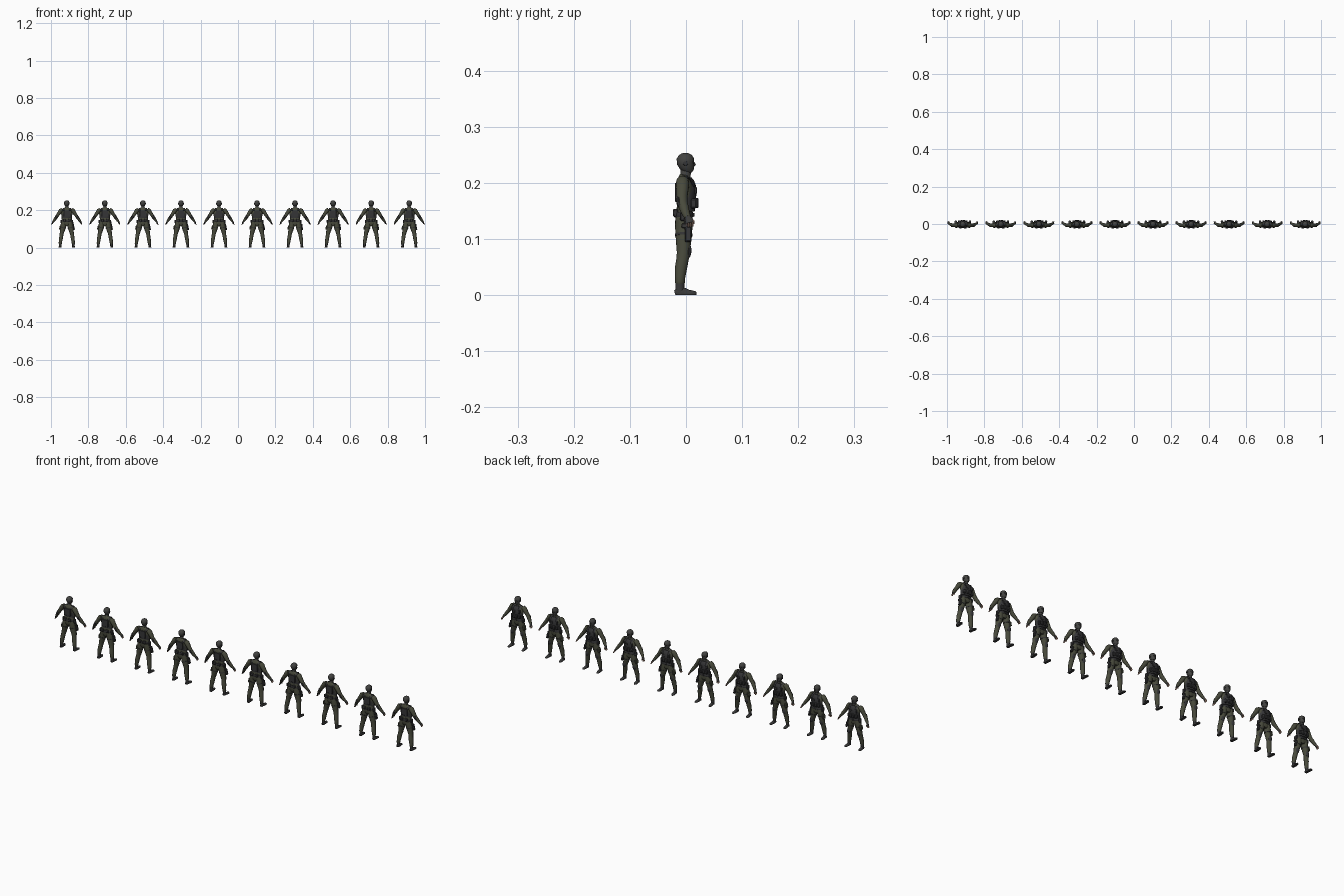
import bpy, bmesh, math
from mathutils import Vector, Matrix

COUNT, STEP = 10, 0.2034
START = -STEP * (COUNT - 1) / 2


def material(name, rgb):
    m = bpy.data.materials.new(name)
    m.diffuse_color = (*rgb, 1)
    return m


CLOTH = material("olive_cloth", (0.065, 0.068, 0.045))
VEST = material("dark_vest", (0.035, 0.035, 0.037))
HOOD = material("grey_hood", (0.055, 0.055, 0.052))
BOOT = material("boot_leather", (0.04, 0.04, 0.04))
GLOVE = material("glove", (0.045, 0.045, 0.043))
SKIN = material("skin", (0.45, 0.27, 0.2))


def finish(name, bm, mat, mirror):
    bmesh.ops.recalc_face_normals(bm, faces=bm.faces)
    me = bpy.data.meshes.new(name)
    bm.to_mesh(me)
    bm.free()
    me.materials.append(mat)
    ob = bpy.data.objects.new(name, me)
    bpy.context.collection.objects.link(ob)
    ob.location.x = START
    bpy.context.view_layer.objects.active = ob
    ob.select_set(True)
    bpy.ops.object.shade_smooth_by_angle(angle=math.radians(40))
    ob.select_set(False)
    if mirror:
        ob.modifiers.new("mirror", 'MIRROR')
    # the row of identical figures
    a = ob.modifiers.new("row", 'ARRAY')
    a.count = COUNT
    a.use_relative_offset = False
    a.use_constant_offset = True
    a.constant_offset_displace = (STEP, 0, 0)
    return ob


def loft(name, rings, mat, mirror=False, up=(0, 1, 0), n=14, floor=None):
    """rings: (x, y, z, side radius, radius along up)"""
    bm = bmesh.new()
    pts = [Vector(r[:3]) for r in rings]
    loops = []
    for i, r in enumerate(rings):
        t = (pts[min(i + 1, len(pts) - 1)] - pts[max(i - 1, 0)]).normalized()
        u = Vector(up)
        u = (u - t * u.dot(t)).normalized()
        v = t.cross(u)
        loop = []
        for k in range(n):
            a = 2 * math.pi * k / n
            p = pts[i] + v * r[3] * math.cos(a) + u * r[4] * math.sin(a)
            if floor is not None:
                p.z = max(p.z, floor)
            loop.append(bm.verts.new(p))
        loops.append(loop)
    for a, b in zip(loops, loops[1:]):
        for k in range(n):
            bm.faces.new((a[k], a[(k + 1) % n], b[(k + 1) % n], b[k]))
    bm.faces.new(loops[0])
    bm.faces.new(loops[-1])
    return finish(name, bm, mat, mirror)


def box(name, c, s, mat, mirror=False, tilt=0):
    bm = bmesh.new()
    m = Matrix.Translation(c) @ Matrix.Rotation(tilt, 4, 'Y') @ Matrix.Diagonal((*s, 1))
    bmesh.ops.create_cube(bm, size=1, matrix=m)
    bmesh.ops.bevel(bm, geom=bm.edges[:], offset=min(s) * 0.2, segments=1, affect='EDGES')
    return finish(name, bm, mat, mirror)


# head, neck and face
loft("head", [(0, .004, .2185, .006, .007), (0, .004, .222, .0095, .0105),
              (0, .0015, .229, .0125, .0135), (0, -.001, .236, .0142, .0158),
              (0, -.001, .243, .0142, .0158), (0, -.001, .249, .0108, .012),
              (0, -.001, .2522, .006, .007), (0, -.001, .2533, .002, .002)], HOOD, n=18)
loft("nose", [(0, .0135, .237, .001, .0015), (0, .0145, .232, .0018, .003),
              (0, .0135, .2295, .0012, .001)], HOOD, n=8)
box("eye_opening", (0, .0118, .2365), (.014, .005, .004), GLOVE)
loft("ear_cups", [(.0125, -.001, .2345, .004, .005), (.0155, -.001, .2345, .0035, .0045)],
     VEST, True, n=10)
loft("neck", [(0, -.003, .203, .0125, .011), (0, -.001, .212, .0085, .0095),
              (0, 0, .225, .008, .0095)], HOOD)

# torso in the combat shirt and trousers
loft("torso", [(0, -.003, .118, .017, .012), (0, -.004, .128, .029, .0155),
               (0, -.004, .142, .028, .0145), (0, -.002, .158, .0255, .014),
               (0, 0, .176, .0295, .0155), (0, -.001, .192, .034, .0155),
               (0, -.004, .203, .032, .0125), (0, -.004, .2095, .020, .0095),
               (0, -.003, .214, .010, .008)], CLOTH, n=20)

# vest with plates, straps and pouches
loft("vest", [(0, 0, .149, .027, .0155), (0, .0005, .165, .0275, .017),
              (0, .0005, .18, .0295, .018), (0, .0005, .192, .027, .0178),
              (0, -.001, .202, .020, .0155), (0, -.002, .208, .0165, .0115)], VEST, n=20)
box("front_pouches", (.0065, .0175, .164), (.0115, .01, .018), VEST, True)
box("side_pouches", (.0195, .0135, .163), (.011, .011, .017), VEST, True)
box("chest_pouch", (.008, .0165, .186), (.013, .006, .012), VEST)
box("radio", (-.018, .0135, .187), (.009, .009, .019), VEST)
box("back_plate", (0, -.0165, .183), (.034, .006, .034), VEST)
loft("shoulder_straps", [(.017, .015, .193, .005, .002), (.017, .007, .208, .005, .002),
                         (.0165, -.005, .2115, .005, .002), (.017, -.016, .2, .005, .002)],
     VEST, True, up=(0, .5, 1), n=8)

# belt and its gear
loft("belt", [(0, -.004, .138, .0298, .0165), (0, -.004, .1395, .0305, .0172),
              (0, -.004, .1465, .0295, .0168), (0, -.004, .148, .0285, .016)], VEST, n=20)
box("rear_belt_pouches", (.0125, -.019, .1465), (.014, .009, .014), VEST, True)
box("hip_pouches", (.0295, -.003, .1405), (.009, .015, .017), VEST, True)
box("buckle", (0, .0135, .143), (.009, .003, .006), BOOT)

# arms, held away from the body
loft("arms", [(.024, -.006, .205, .0085, .0105), (.032, -.006, .199, .0115, .012),
              (.040, -.0065, .187, .0098, .011), (.049, -.007, .1735, .0085, .0095),
              (.056, -.006, .163, .0083, .009), (.0625, -.003, .154, .0078, .0085),
              (.069, 0, .1445, .0063, .007), (.0735, .003, .1385, .005, .0058)], CLOTH, True)
loft("elbow_pads", [(.0525, -.0135, .173, .005, .003), (.057, -.013, .163, .006, .004),
                    (.0605, -.0105, .1565, .005, .003)], VEST, True, n=8)
loft("gloves", [(.0705, .001, .1425, .0056, .0064), (.0735, .003, .138, .0046, .0058),
                (.0765, .0055, .133, .0038, .0075), (.079, .007, .128, .0033, .0072)],
     GLOVE, True, n=10)
for i in range(4):
    y = .0015 + i * .0036
    loft(f"finger_{i + 1}", [(.0785, y, .129, .0019, .0018), (.0805, y, .1245, .0018, .0017),
                             (.0812, y, .1205 + abs(i - 1.4) * .0012, .0012, .0012)],
         SKIN, True, n=6)
loft("thumbs", [(.074, .009, .137, .002, .0022), (.0745, .0135, .131, .002, .002),
                (.0755, .0145, .1265, .0013, .0013)], SKIN, True, n=6)

# legs, knee pads and thigh gear
loft("legs", [(.0155, -.004, .138, .014, .0145), (.0172, -.004, .122, .0158, .0155),
              (.0205, -.004, .105, .0145, .0145), (.0245, -.0045, .088, .0122, .0128),
              (.0275, -.0045, .075, .0105, .0118), (.0295, -.0065, .062, .010, .011),
              (.0318, -.009, .048, .0102, .0108), (.034, -.0105, .032, .0088, .0092),
              (.0352, -.011, .022, .0085, .0088), (.0355, -.011, .019, .007, .007)],
     CLOTH, True, n=16)
loft("knee_pads", [(.025, .0055, .087, .006, .003), (.0265, .0055, .08, .0085, .005),
                   (.028, .004, .071, .008, .0045), (.029, .0025, .066, .005, .003)],
     VEST, True, n=10)
box("thigh_pouch", (-.0355, -.002, .107), (.009, .017, .021), CLOTH, tilt=math.radians(12))
box("holster", (.0365, .004, .108), (.009, .012, .027), VEST, tilt=math.radians(-12))
box("pistol_grip", (.036, -.002, .1235), (.005, .012, .008), BOOT)
box("holster_hanger", (.033, 0, .128), (.003, .007, .022), VEST)
loft("thigh_straps", [(.0196, -.004, .109, .0158, .0158), (.0204, -.004, .105, .0155, .0155)],
     VEST, True, n=16)

# boots
loft("boot_shafts", [(.0358, -.0105, .002, .0068, .0085), (.0356, -.011, .012, .0068, .008),
                     (.0352, -.011, .026, .0074, .0082)], BOOT, True, n=12)
loft("boot_feet", [(.0355, -.0195, .003, .0045, .005), (.0357, -.0165, .004, .0066, .0085),
                   (.0362, -.004, .003, .0066, .0105), (.0372, .005, .002, .0072, .0075),
                   (.038, .013, .002, .0068, .0058), (.0385, .0175, .002, .0045, .0045),
                   (.0386, .019, .002, .002, .0025)], BOOT, True, up=(0, 0, 1), n=14, floor=0)
